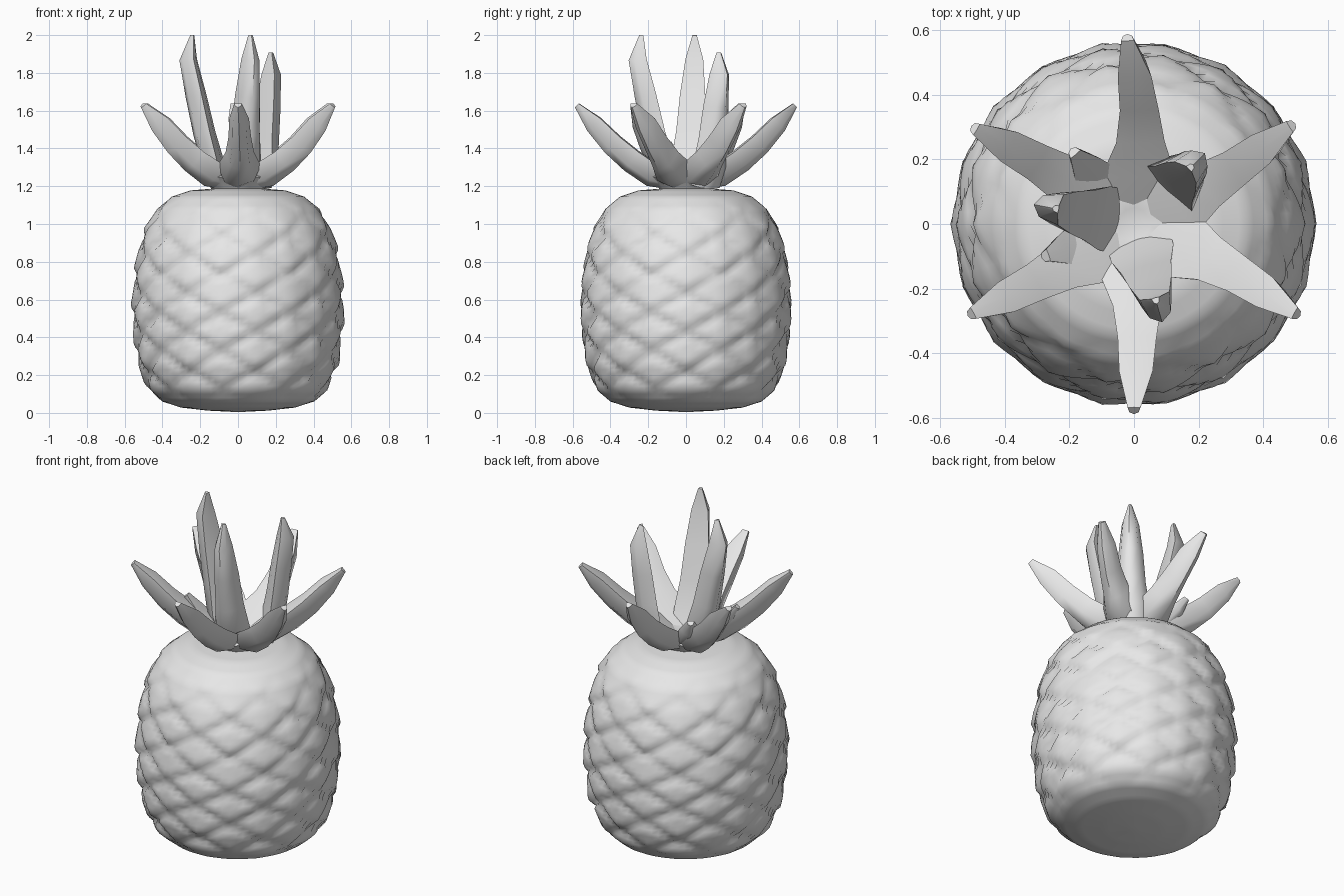
import bpy, bmesh, math
from mathutils import Vector

cube = bpy.data.objects.get("Cube")
if cube:
    bpy.data.objects.remove(cube, do_unlink=True)

grey = bpy.data.materials.new("plain grey")
grey.use_nodes = True
grey.diffuse_color = (0.8, 0.8, 0.8, 1)
grey.node_tree.nodes["Principled BSDF"].inputs["Base Color"].default_value = (0.8, 0.8, 0.8, 1)


def finish(bm, name, angle):
    bmesh.ops.recalc_face_normals(bm, faces=bm.faces[:])
    mesh = bpy.data.meshes.new(name)
    bm.to_mesh(mesh)
    bm.free()
    mesh.materials.append(grey)
    obj = bpy.data.objects.new(name, mesh)
    bpy.context.collection.objects.link(obj)
    bpy.ops.object.select_all(action="DESELECT")
    obj.select_set(True)
    bpy.context.view_layer.objects.active = obj
    bpy.ops.object.shade_smooth_by_angle(angle=math.radians(angle))


def bridge(bm, rings):
    # Skin a list of closed rings and cap both ends
    n = len(rings[0])
    for lower, upper in zip(rings, rings[1:]):
        for i in range(n):
            j = (i + 1) % n
            bm.faces.new((lower[i], lower[j], upper[j], upper[i]))
    bm.faces.new(rings[0])
    bm.faces.new(rings[-1])


# Fruit body: lathed profile with shallow staggered scales
PROFILE = [(0.02, 0.005), (0.16, 0.012), (0.30, 0.028), (0.40, 0.06), (0.46, 0.12), (0.515, 0.25),
           (0.54, 0.42), (0.548, 0.55), (0.538, 0.72), (0.515, 0.86), (0.48, 0.98),
           (0.425, 1.08), (0.35, 1.145), (0.25, 1.178), (0.10, 1.19)]
SCALES, SCALE_HEIGHT, SEGMENTS = 9, 0.205, 90


def resample(points, step):
    pts = [Vector(p) for p in points]
    out = []
    for a, b in zip(pts, pts[1:]):
        count = max(1, round((b - a).length / step))
        out += [a.lerp(b, i / count) for i in range(count)]
    return out + [pts[-1]]


def scale_bump(turn, z):
    # Scales swell towards their lower tips and overlap the row beneath
    u, v = turn * SCALES, z / SCALE_HEIGHT
    p, q = (u + v) % 1, (v - u) % 1
    rise = min(1, min(p, q) * 4) * (1 - 0.55 * max(p, q))
    fade = max(0, min(1, (z - 0.05) / 0.08, (1.14 - z) / 0.2))
    return fade * (rise * 0.042 - 0.014)


bm = bmesh.new()
rings = []
for r, z in resample(PROFILE, 0.025):
    ring = []
    for i in range(SEGMENTS):
        a = i / SEGMENTS * math.tau
        radius = r + scale_bump(i / SEGMENTS, z)
        ring.append(bm.verts.new((radius * math.cos(a), radius * math.sin(a), z)))
    rings.append(ring)
bridge(bm, rings)
finish(bm, "fruit_body", 80)

# Crown base: a small bowl that gathers the leaves
bm = bmesh.new()
rings = []
for r, z in [(0.13, 1.17), (0.15, 1.20), (0.20, 1.25), (0.14, 1.28), (0.05, 1.25)]:
    rings.append([bm.verts.new((r * math.cos(i * math.tau / 12), r * math.sin(i * math.tau / 12), z))
                  for i in range(12)])
bridge(bm, rings)
finish(bm, "crown_base", 50)

SECTION = [(-1, 0.35), (-0.7, -0.35), (0, -0.6), (0.7, -0.35), (1, 0.35), (0, 0.4)]


def leaf(name, azimuth, spine, bend=0):
    """Fleshy leaf; spine rows are radius, height, half width, thickness."""
    a = math.radians(azimuth)
    out = Vector((math.cos(a), math.sin(a), 0))
    side = Vector((-math.sin(a), math.cos(a), 0))
    last = len(spine) - 1
    centres = [out * r + Vector((0, 0, z)) + side * bend * math.sin(math.pi * k / last)
               for k, (r, z, w, t) in enumerate(spine)]
    bm = bmesh.new()
    rings = []
    for k, (r, z, w, t) in enumerate(spine):
        along = (centres[min(k + 1, last)] - centres[max(k - 1, 0)]).normalized()
        inward = along.cross(side)
        if inward.dot(out) > 0:
            inward.negate()
        rings.append([bm.verts.new(centres[k] + side * w * x + inward * t * y) for x, y in SECTION])
    bridge(bm, rings)
    finish(bm, name, 60)


# Six spreading outer leaves, each slightly bent sideways
OUTER = [(0.06, 1.22, 0.09, 0.07), (0.17, 1.27, 0.115, 0.13), (0.28, 1.345, 0.075, 0.13),
         (0.38, 1.43, 0.06, 0.12), (0.48, 1.535, 0.052, 0.10), (0.575, 1.63, 0.02, 0.03)]
for i, (azimuth, bend) in enumerate(((32, -0.02), (92, -0.03), (149, -0.01),
                                     (209, 0.01), (270, 0.01), (331, 0.02))):
    leaf(f"outer_leaf_{i + 1}", azimuth, OUTER, bend)

# Three tall upright inner leaves, the last one shorter and steeper
INNER = [(0.06, 1.20, 0.10, 0.08), (0.13, 1.32, 0.10, 0.11), (0.175, 1.48, 0.08, 0.11),
         (0.22, 1.68, 0.068, 0.105), (0.262, 1.87, 0.048, 0.09), (0.245, 2.0, 0.012, 0.02)]
for i, (azimuth, stretch, pull) in enumerate(((169, 1, 0), (286, 1, 0), (45, 0.885, 0.5))):
    spine = [(r + pull * (0.25 - r), 1.2 + (z - 1.2) * stretch, w, t) for r, z, w, t in INNER]
    leaf(f"inner_leaf_{i + 1}", azimuth, spine)

# Short leaf stubs between the outer leaves
STUB = [(0.08, 1.21, 0.07, 0.05), (0.17, 1.28, 0.075, 0.07), (0.24, 1.36, 0.05, 0.06),
        (0.29, 1.43, 0.02, 0.03)]
for i, azimuth in enumerate((130, 200)):
    leaf(f"short_leaf_{i + 1}", azimuth, STUB)
